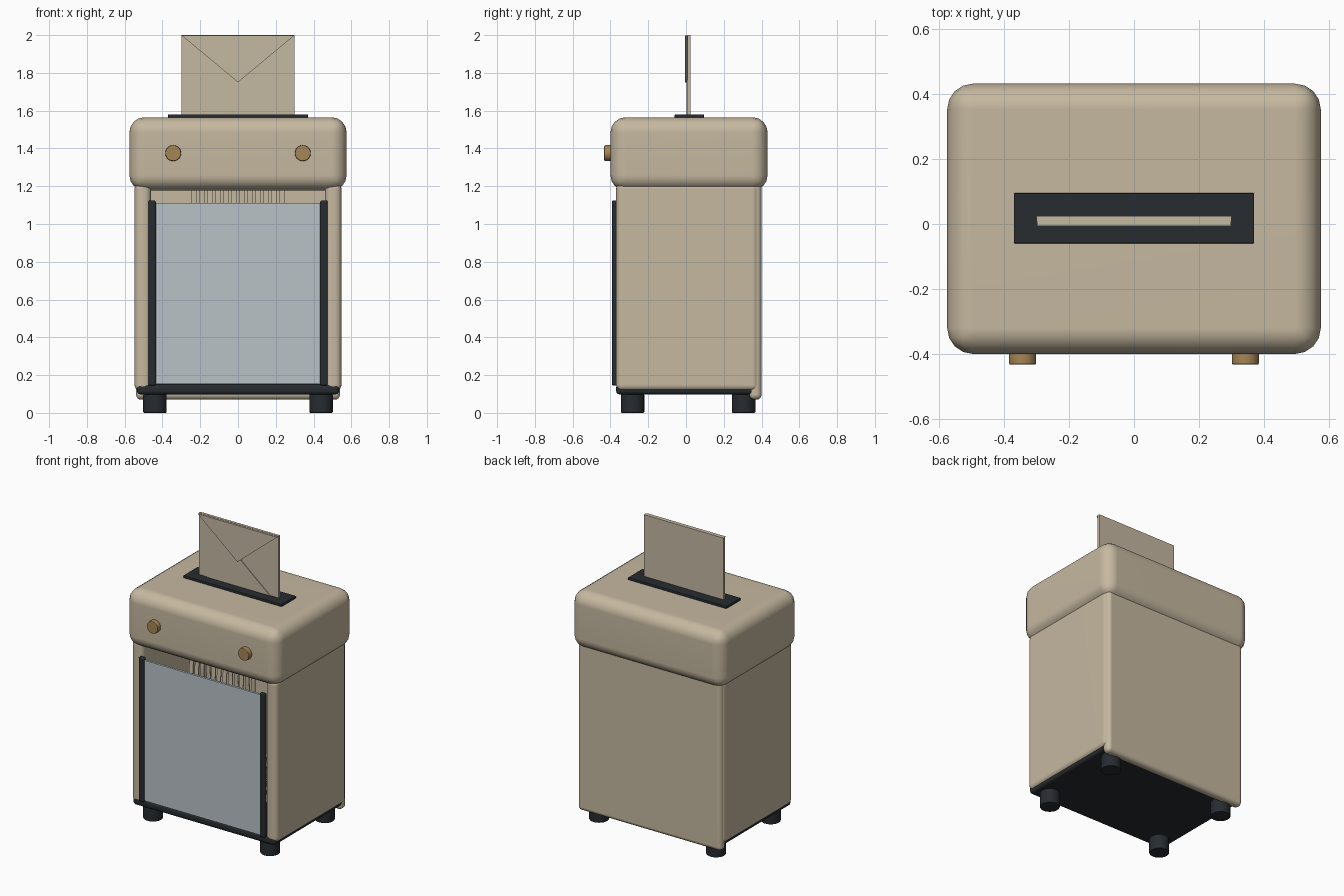
import bpy, bmesh, math, random
from mathutils import Vector, Matrix

if "Cube" in bpy.data.objects:
    bpy.data.objects.remove(bpy.data.objects["Cube"])

random.seed(4)


def mat(name, r, g, b):
    m = bpy.data.materials.new(name)
    m.diffuse_color = (r, g, b, 1)
    m.use_nodes = True
    m.node_tree.nodes["Principled BSDF"].inputs["Base Color"].default_value = m.diffuse_color
    return m


BEIGE = mat("beige", 0.56, 0.48, 0.35)
DARK = mat("dark", 0.02, 0.025, 0.03)
GLASS = mat("glass", 0.48, 0.54, 0.57)
BRASS = mat("brass", 0.38, 0.24, 0.09)
PAPER = mat("paper", 0.56, 0.48, 0.36)


def finish(name, bm, material, angle=35, weighted=False):
    bmesh.ops.recalc_face_normals(bm, faces=bm.faces)
    me = bpy.data.meshes.new(name)
    bm.to_mesh(me)
    bm.free()
    me.shade_smooth()
    me.set_sharp_from_angle(angle=math.radians(angle))
    me.materials.append(material)
    ob = bpy.data.objects.new(name, me)
    bpy.context.collection.objects.link(ob)
    if weighted:
        ob.modifiers.new("weighted", 'WEIGHTED_NORMAL').keep_sharp = True
    return ob


def box(name, x, y, z, material, bevel=0.0, segs=3):
    """Box from (min, max) ranges with optional rounded edges."""
    bm = bmesh.new()
    size = [r[1] - r[0] for r in (x, y, z)]
    mid = [(r[1] + r[0]) / 2 for r in (x, y, z)]
    bmesh.ops.create_cube(bm, size=1, matrix=Matrix.Translation(mid) @ Matrix.Diagonal((*size, 1)))
    if bevel:
        bmesh.ops.bevel(bm, geom=bm.edges[:], offset=bevel, segments=segs, profile=0.5, affect='EDGES')
    return finish(name, bm, material, weighted=bevel > 0)


def cylinder(name, r, depth, centre, material, rot=None, bevel=0.006):
    bm = bmesh.new()
    m = Matrix.Translation(centre) @ (rot or Matrix())
    bmesh.ops.create_cone(bm, cap_ends=True, segments=32, radius1=r, radius2=r, depth=depth, matrix=m)
    rims = [e for e in bm.edges if any(len(f.verts) > 4 for f in e.link_faces)]
    bmesh.ops.bevel(bm, geom=rims, offset=bevel, segments=2, profile=0.5, affect='EDGES')
    return finish(name, bm, material, weighted=True)


def flap(name, pts, y0, y1):
    """Thin paper panel from an x/z outline."""
    bm = bmesh.new()
    f = bm.faces.new([bm.verts.new((x, y0, z)) for x, z in pts])
    ext = bmesh.ops.extrude_face_region(bm, geom=[f])["geom"]
    bmesh.ops.translate(bm, vec=(0, y1 - y0, 0), verts=[v for v in ext if isinstance(v, bmesh.types.BMVert)])
    return finish(name, bm, PAPER)


def ribbon(bm, path, side, thick):
    """Sweep a flat rectangular section along a path."""
    rings = []
    for i, p in enumerate(path):
        t = (path[min(i + 1, len(path) - 1)] - path[max(i - 1, 0)]).normalized()
        n = t.cross(side).normalized() * thick
        rings.append([bm.verts.new(p + a * side + b * n)
                      for a, b in ((-1, -1), (1, -1), (1, 1), (-1, 1))])
    for a, b in zip(rings, rings[1:]):
        for k in range(4):
            bm.faces.new((a[k], a[(k + 1) % 4], b[(k + 1) % 4], b[k]))
    bm.faces.new(rings[0])
    bm.faces.new(rings[-1])


# Cabinet: sides, back and dark floor
for s, tag in ((-1, "left"), (1, "right")):
    box(f"side_panel_{tag}", sorted((s * 0.46, s * 0.548)), (-0.37, 0.385), (0.115, 1.22), BEIGE, 0.034, 4)
    box(f"window_rail_{tag}", sorted((s * 0.435, s * 0.475)), (-0.393, -0.365), (0.145, 1.125), DARK, 0.009)
    cylinder(f"knob_{tag}", 0.042, 0.05, (s * 0.343, -0.408, 1.375), BRASS, Matrix.Rotation(math.pi / 2, 4, 'X'))
    for y, pos in ((-0.283, "front"), (0.305, "back")):
        cylinder(f"foot_{pos}_{tag}", 0.062, 0.1, (s * 0.44, y, 0.05), DARK)
box("back_panel", (-0.54, 0.54), (0.335, 0.40), (0.07, 1.22), BEIGE, 0.028, 4)
box("floor", (-0.535, 0.535), (-0.37, 0.37), (0.098, 0.152), DARK, 0.018)

# Front window
box("window", (-0.44, 0.44), (-0.385, -0.37), (0.155, 1.11), GLASS)

# Cutting head with feed slot
box("head", (-0.575, 0.575), (-0.40, 0.432), (1.178, 1.565), BEIGE, 0.08, 4)
box("feed_slot", (-0.37, 0.37), (-0.06, 0.095), (1.555, 1.581), DARK, 0.004, 2)

# Envelope standing in the slot
box("envelope", (-0.3, 0.3), (0.007, 0.025), (1.52, 2.0), PAPER)
flap("envelope_bottom_flap", [(-0.3, 1.53), (0.3, 1.53), (0, 1.78)], 0.007, 0.002)
flap("envelope_top_flap", [(-0.298, 1.998), (0, 1.75), (0.298, 1.998)], 0.007, -0.006)

# Cut strips hanging below the head
bm = bmesh.new()
for i in range(12):
    x = -0.231 + i * 0.042
    length = random.uniform(0.45, 0.7)
    ph = random.uniform(0, 6.28)
    path = [Vector((x, -0.17 + 0.012 * math.sin(ph + k * 0.7) * k / 8, 1.2 - length * k / 12)) for k in range(13)]
    ribbon(bm, path, Vector((0.015, 0, 0)), 0.003)
finish("hanging_strips", bm, PAPER)

# Loose pile of curled strips in the bin
bm = bmesh.new()
for i in range(90):
    h = random.uniform(0, 1)
    a = random.uniform(0, math.pi)
    d = Vector((math.cos(a), math.sin(a) * 0.7, 0))
    w = 1 - 0.35 * h
    c = Vector((random.uniform(-0.28, 0.28) * w, random.uniform(-0.2, 0.2) * w, 0.18 + 0.27 * h))
    ph, half = random.uniform(0, 6.28), random.uniform(0.1, 0.16)
    path = [c + d * half * (k / 6 - 1) + Vector((0, 0, 0.02 * math.sin(ph + k * 0.9))) for k in range(13)]
    ribbon(bm, path, Vector((-d.y, d.x, 0)).normalized() * 0.015, 0.003)
finish("shredded_pile", bm, PAPER)
